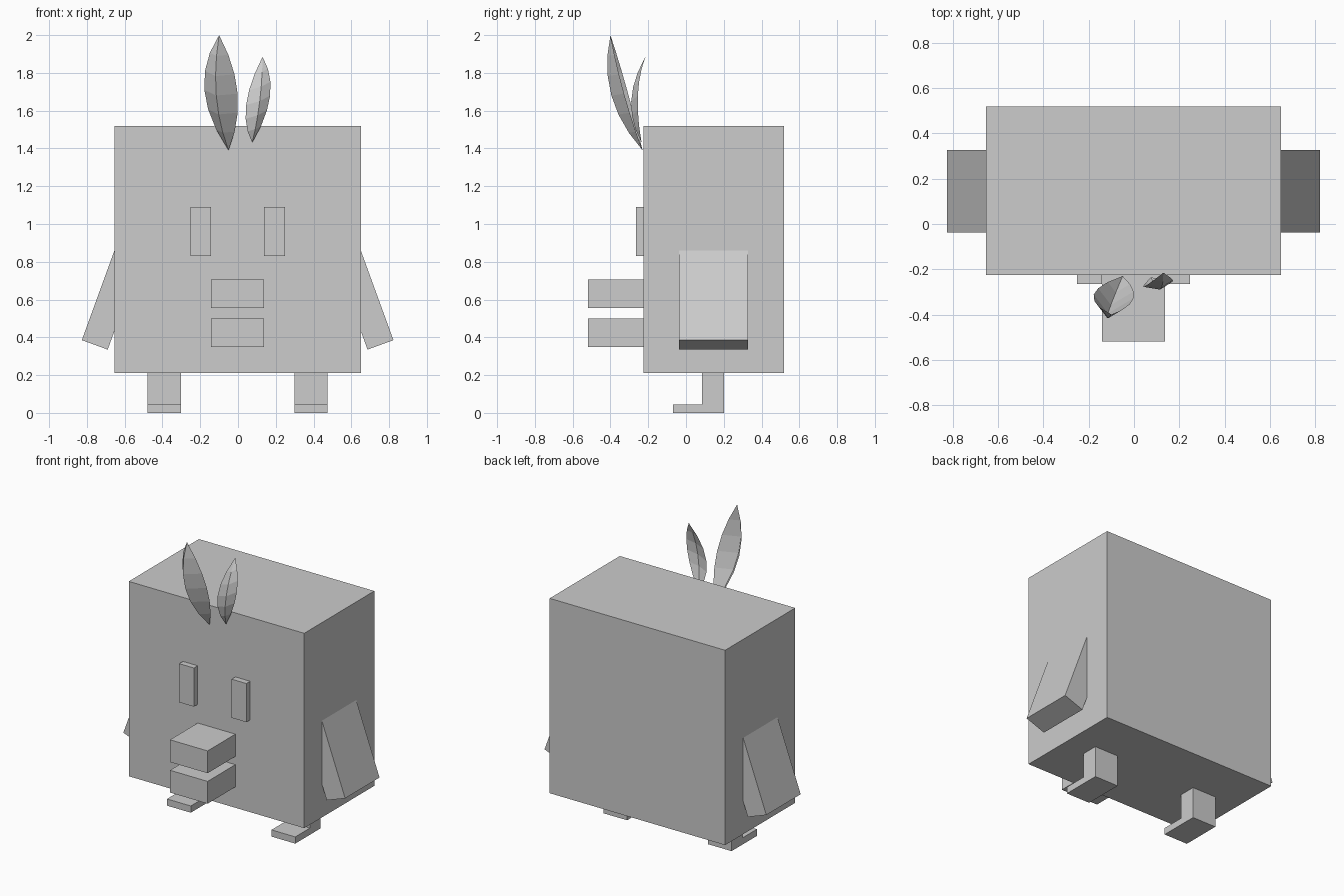
import bpy
import bmesh
from mathutils import Vector, Matrix
from math import radians

cube = bpy.data.objects.get("Cube")
if cube:
    bpy.data.objects.remove(cube, do_unlink=True)

grey = bpy.data.materials.new("plain_grey")
grey.use_nodes = True
colour = (0.604, 0.604, 0.604, 1)
grey.diffuse_color = colour
grey.node_tree.nodes["Principled BSDF"].inputs["Base Color"].default_value = colour


def finish(name, bm):
    mesh = bpy.data.meshes.new(name)
    bm.to_mesh(mesh)
    bm.free()
    mesh.materials.append(grey)
    obj = bpy.data.objects.new(name, mesh)
    bpy.context.collection.objects.link(obj)
    return obj


def box(name, low, high):
    low, high = Vector(low), Vector(high)
    bm = bmesh.new()
    bmesh.ops.create_cube(bm, size=1)
    bmesh.ops.scale(bm, vec=high - low, verts=bm.verts)
    bmesh.ops.translate(bm, vec=(low + high) / 2, verts=bm.verts)
    return finish(name, bm)


def extrude_profile(name, points, shift):
    """Extrude a closed planar profile into a solid."""
    bm = bmesh.new()
    face = bm.faces.new([bm.verts.new(p) for p in points])
    result = bmesh.ops.extrude_face_region(bm, geom=[face])
    moved = [v for v in result["geom"] if isinstance(v, bmesh.types.BMVert)]
    bmesh.ops.translate(bm, vec=shift, verts=moved)
    bmesh.ops.recalc_face_normals(bm, faces=bm.faces)
    return finish(name, bm)


def feather(name, base, tip, left, rib, right, steps=6):
    """Thin leaf folded along its rib; each line bows through a middle point."""
    base, tip = Vector(base), Vector(tip)
    bm = bmesh.new()
    start, end = bm.verts.new(base), bm.verts.new(tip)
    lines = []
    for middle in (left, rib, right):
        bow = Vector(middle) - (base + tip) / 2
        inner = []
        for i in range(1, steps):
            t = i / steps
            inner.append(bm.verts.new(base.lerp(tip, t) + bow * 4 * t * (1 - t)))
        lines.append([start] + inner + [end])
    for a, b in zip(lines, lines[1:]):
        for i in range(steps):
            corners = [a[i], b[i], b[i + 1], a[i + 1]]
            bm.faces.new(list(dict.fromkeys(corners)))
    return finish(name, bm)


# Body and beak
box("body", (-0.655, -0.225, 0.21), (0.65, 0.52, 1.52))
box("upper_beak", (-0.142, -0.52, 0.555), (0.138, -0.2, 0.705))
box("lower_beak", (-0.142, -0.52, 0.35), (0.138, -0.2, 0.5))

# Paired parts
for side, s in (("left", 1), ("right", -1)):
    def px(x):
        return s * x - 0.002

    xs = sorted((px(0.14), px(0.25)))
    box(side + "_eye", (xs[0], -0.265, 0.83), (xs[1], -0.2, 1.09))

    # L-shaped leg with a flat foot
    outline = [(-0.07, 0), (0.2, 0), (0.2, 0.21), (0.085, 0.21),
               (0.085, 0.045), (-0.07, 0.045)]
    extrude_profile(side + "_leg", [(px(0.3), y, z) for y, z in outline],
                    (s * 0.177, 0, 0))

    # Wing slab swung outward, its top buried in the body
    swing = Matrix.Rotation(radians(-20), 3, "Y")
    corners = [(0, 0), (0, 0.56), (-0.146, 0.56), (-0.146, 0)]
    slab = []
    for x, z in corners:
        p = swing @ Vector((x, 0, z))
        slab.append((px(0.825 + p.x), -0.037, 0.385 + p.z))
    extrude_profile(side + "_wing", slab, (0, 0.365, 0))

# Head feathers
feather("right_feather", (-0.05, -0.23, 1.39), (-0.10, -0.4, 2.0),
        (-0.178, -0.312, 1.71), (-0.115, -0.395, 1.68), (-0.002, -0.328, 1.69))
feather("left_feather", (0.075, -0.235, 1.43), (0.13, -0.215, 1.885),
        (0.043, -0.278, 1.63), (0.115, -0.29, 1.65), (0.17, -0.255, 1.68))
